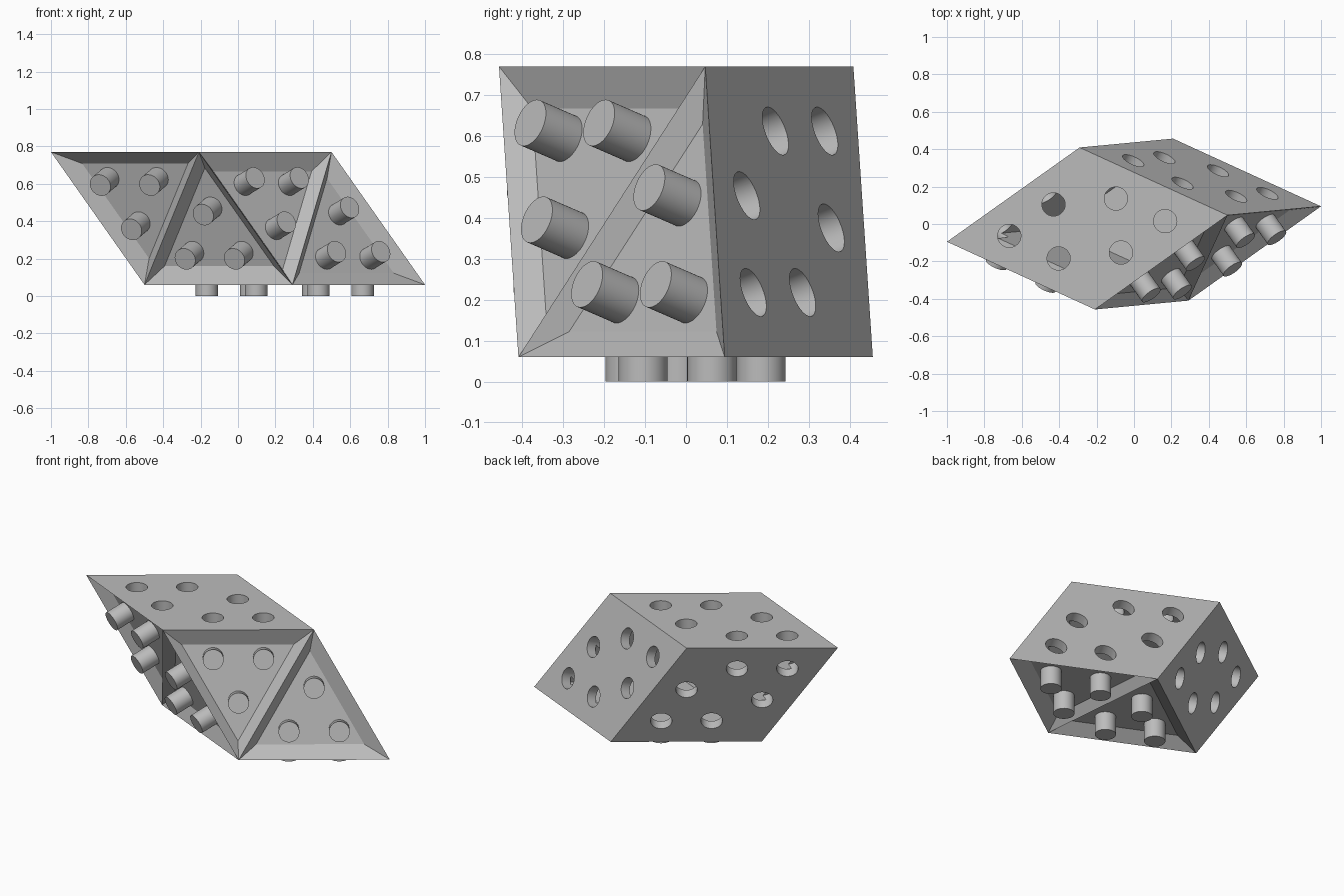
import bpy, bmesh, math
from mathutils import Vector

cube = bpy.data.objects.get("Cube")
if cube:
    bpy.data.objects.remove(cube)

# Leaning block: one sharp corner and three equal edges sixty degrees apart
PEG_OUT, RADIUS, DEPTH = 0.06, 0.06, 0.055
A = Vector((0.791, -0.362, 0))
B = Vector((0.709, 0.504, 0))
D = Vector((0.5, 0.0475, -0.71))
START = Vector((-1, -0.095, 0.77))
CENTRE = START + (A + B + D) / 2
SIN60 = math.sin(math.radians(60))

grey = bpy.data.materials.new("plain grey")
grey.use_nodes = True
grey.diffuse_color = (0.5, 0.5, 0.5, 1)
grey.node_tree.nodes["Principled BSDF"].inputs["Base Color"].default_value = (0.5, 0.5, 0.5, 1)


def point(u, v, w):
    return START + A * u + B * v + D * w


def make_object(name, bm):
    bmesh.ops.recalc_face_normals(bm, faces=bm.faces)
    mesh = bpy.data.meshes.new(name)
    bm.to_mesh(mesh)
    bm.free()
    mesh.materials.append(grey)
    obj = bpy.data.objects.new(name, mesh)
    bpy.context.collection.objects.link(obj)
    return obj


def smooth(obj):
    bpy.ops.object.select_all(action="DESELECT")
    obj.select_set(True)
    bpy.context.view_layer.objects.active = obj
    bpy.ops.object.shade_smooth_by_angle(angle=math.radians(30))


def side(axis, value):
    """Corners of one side as two triangles, the pointed one and its partner."""
    def corner(s, t):
        c = [s, t]
        c.insert(axis, value)
        return point(*c)
    o, p, q, r = corner(0, 0), corner(1, 0), corner(0, 1), corner(1, 1)
    normal = (p - o).cross(q - o).normalized()
    if normal.dot(o - CENTRE) < 0:
        normal.negate()
    # The first edge of each triangle is the shared diagonal
    return [(p, q, o), (q, p, r)], normal, (o, p, r, q)


def spots(triangles):
    for tri in triangles:
        mid = sum(tri, Vector()) / 3
        for corner in tri:
            yield mid.lerp(corner, 1 / 3)


def add_cylinder(bm, start, end, radius):
    axis = end - start
    matrix = axis.to_track_quat("Z", "Y").to_matrix().to_4x4()
    matrix.translation = (start + end) / 2
    bmesh.ops.create_cone(bm, cap_ends=True, segments=48, radius1=radius,
                          radius2=radius, depth=axis.length, matrix=matrix)


# Recessed triangles: wall insets for diagonal, second edge and third edge
EDGE = (0.045, 0.085, 0.085)
PEG_SIDES = {
    "front": (1, 0, (EDGE, (0.05, 0.06, 0.087))),
    "right": (0, 1, ((0.055, 0.05, 0.09), EDGE)),
    "bottom": (2, 1, ((0.05, 0.075, 0.075), EDGE)),
}
HOLE_SIDES = ((1, 1), (0, 0), (2, 0))

shell_bm = bmesh.new()
drill_bm = bmesh.new()


def face(points):
    shell_bm.faces.new([shell_bm.verts.new(p) for p in points])


for name, (axis, value, insets) in PEG_SIDES.items():
    triangles, normal, _ = side(axis, value)
    for tri, inset in zip(triangles, insets):
        # Slide each corner away from its two edges, then down to the floor
        inner = []
        for i in range(3):
            ahead = (tri[(i + 1) % 3] - tri[i]).normalized()
            back = (tri[i - 1] - tri[i]).normalized()
            inner.append(tri[i] + (ahead * inset[i - 1] + back * inset[i]) / SIN60
                         - normal * DEPTH)
        face(inner)
        for i in range(3):
            j = (i + 1) % 3
            face((tri[i], tri[j], inner[j], inner[i]))
    # Pegs standing on the recessed floors
    peg_bm = bmesh.new()
    for spot in spots(triangles):
        add_cylinder(peg_bm, spot - normal * (DEPTH + 0.01), spot + normal * PEG_OUT, RADIUS)
    smooth(make_object(name + "_pegs", peg_bm))

# Plain sides and the drills for their sockets
for axis, value in HOLE_SIDES:
    triangles, normal, outline = side(axis, value)
    face(outline)
    for spot in spots(triangles):
        add_cylinder(drill_bm, spot - normal * 0.1, spot + normal * 0.05, RADIUS + 0.002)

bmesh.ops.remove_doubles(shell_bm, verts=shell_bm.verts, dist=0.0001)
shell = make_object("block_shell", shell_bm)

# Hollow inside
cavity_bm = bmesh.new()
bmesh.ops.create_cube(cavity_bm, size=1)
thin, thick = 0.085, 0.127
for vert in cavity_bm.verts:
    s = [c > 0 for c in vert.co]
    u = 1 - thick if s[0] else thin
    v = 1 - thin if s[1] else thick
    w = 1 - thick if s[2] else thin
    vert.co = point(u, v, w)

cutters = [make_object("cavity_cutter", cavity_bm), make_object("socket_cutter", drill_bm)]
bpy.context.view_layer.objects.active = shell
for cutter in cutters:
    cutter.hide_render = True
    cut = shell.modifiers.new("cut", "BOOLEAN")
    cut.operation = "DIFFERENCE"
    cut.solver = "EXACT"
    cut.object = cutter
    bpy.ops.object.modifier_apply(modifier=cut.name)
    bpy.data.objects.remove(cutter)
smooth(shell)
